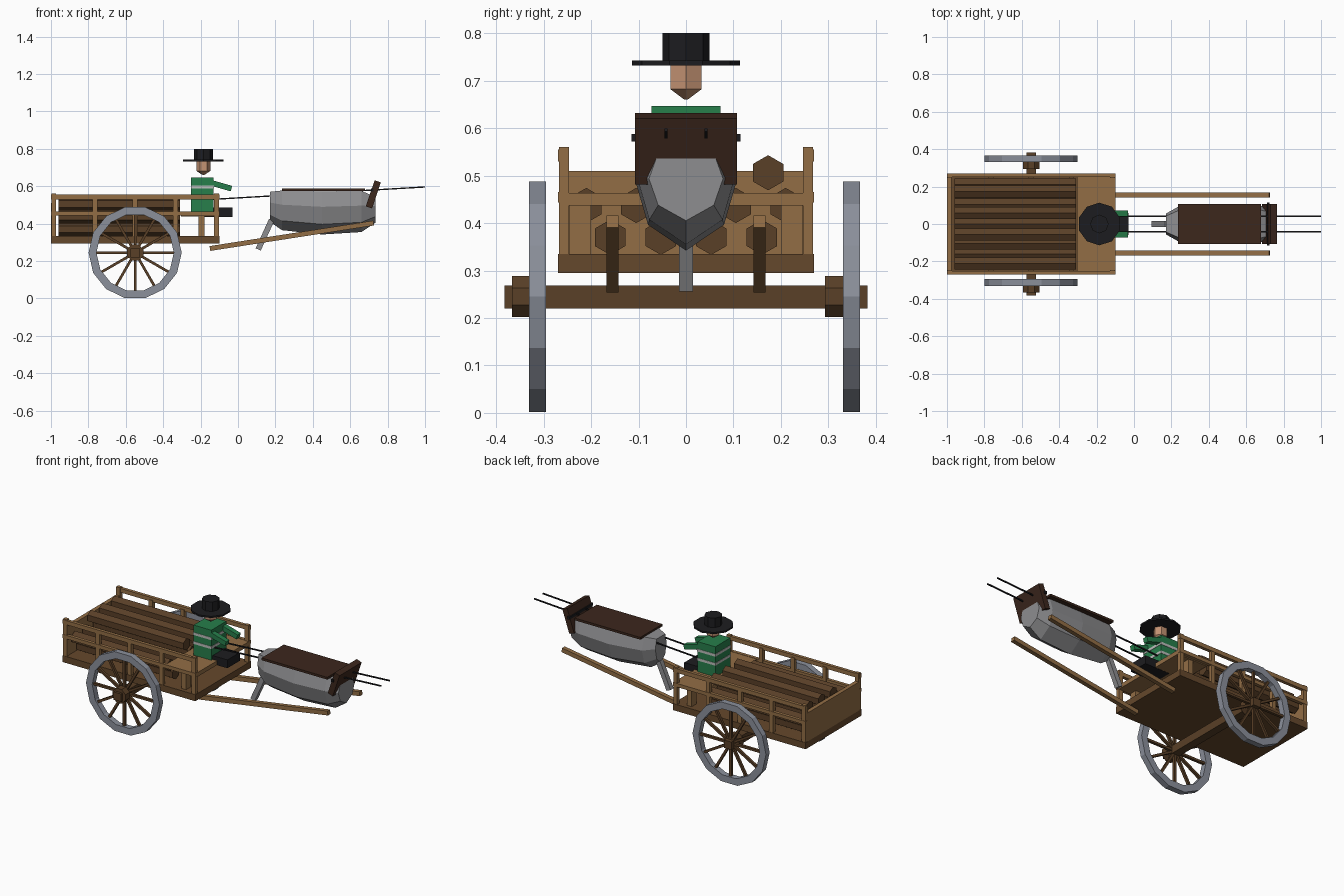
import bpy, bmesh, math
from mathutils import Vector, Matrix

if "Cube" in bpy.data.objects:
    bpy.data.objects.remove(bpy.data.objects["Cube"])


def mat(name, r, g, b):
    m = bpy.data.materials.new(name)
    m.diffuse_color = (r, g, b, 1)
    m.use_nodes = True
    m.node_tree.nodes["Principled BSDF"].inputs["Base Color"].default_value = m.diffuse_color
    return m


LIGHT = mat("light_wood", .29, .155, .06)
DARK = mat("dark_wood", .13, .065, .025)
LOG = mat("log_wood", .10, .05, .02)
LEATHER = mat("leather", .045, .02, .012)
IRON = mat("iron", .26, .28, .33)
HIDE = mat("grey_hide", .27, .27, .28)
GREEN = mat("green_cloth", .02, .21, .07)
STRIPE = mat("stripe", .5, .52, .5)
BLACK = mat("black_felt", .012, .012, .014)
SKIN = mat("skin", .55, .29, .17)


def finish(name, bm, m):
    bmesh.ops.recalc_face_normals(bm, faces=bm.faces)
    me = bpy.data.meshes.new(name)
    bm.to_mesh(me)
    bm.free()
    me.materials.append(m)
    ob = bpy.data.objects.new(name, me)
    bpy.context.collection.objects.link(ob)
    return ob


def box(name, x, y, z, m):
    """Box from (min, max) ranges."""
    bm = bmesh.new()
    size = Matrix.Diagonal((x[1] - x[0], y[1] - y[0], z[1] - z[0], 1))
    mid = Vector((sum(x) / 2, sum(y) / 2, sum(z) / 2))
    bmesh.ops.create_cube(bm, size=1, matrix=Matrix.Translation(mid) @ size)
    return finish(name, bm, m)


def beam(name, a, b, wy, wz, m):
    """Rectangular bar between two points lying in an xz plane."""
    a, b = Vector(a), Vector(b)
    d = b - a
    rot = Matrix.Rotation(-math.atan2(d.z, d.x), 4, 'Y')
    bm = bmesh.new()
    bmesh.ops.create_cube(bm, size=1, matrix=Matrix.Translation((a + b) / 2) @ rot
                          @ Matrix.Diagonal((d.length, wy, wz, 1)))
    return finish(name, bm, m)


def loft(name, rings, m):
    """Skin a closed solid through equal-length rings of points."""
    bm = bmesh.new()
    vs = [[bm.verts.new(p) for p in r] for r in rings]
    n = len(vs[0])
    for r, s in zip(vs, vs[1:]):
        for i in range(n):
            bm.faces.new((r[i], r[(i + 1) % n], s[(i + 1) % n], s[i]))
    bm.faces.new(vs[0])
    bm.faces.new(vs[-1])
    return finish(name, bm, m)


def ngon(n, r, phase=0):
    return [(r * math.cos(phase + 2 * math.pi * i / n),
             r * math.sin(phase + 2 * math.pi * i / n)) for i in range(n)]


def upright(name, cx, n, levels, m, phase=0):
    """Vertical n-sided solid from (z, radius) levels."""
    return loft(name, [[(cx + x, y, z) for x, y in ngon(n, r, phase)] for z, r in levels], m)


# Cart bed, tailboard and axle
box("cart_bed", (-1, -.1), (-.27, .27), (.295, .335), DARK)
box("tailboard", (-1, -.975), (-.25, .25), (.335, .51), LIGHT)
box("axle", (-.575, -.525), (-.382, .382), (.22, .268), LOG)

# Side rails and posts
for s, side in ((-1, "near"), (1, "far")):
    y = sorted((s * .25, s * .27))
    box(f"top_rail_{side}", (-1, -.1), y, (.53, .555), LIGHT)
    box(f"mid_rail_{side}", (-1, -.1), y, (.443, .465), LIGHT)
    for i, px in enumerate((-.985, -.765, -.55, -.335, -.115)):
        box(f"post_{side}_{i}", (px - .013, px + .013), sorted((s * .246, s * .268)),
            (.335, .56 if i in (0, 4) else .54), LIGHT)
    # Bench leg and shaft
    box(f"bench_leg_{side}", (-.21, -.18), sorted((s * .2, s * .245)), (.335, .438), LIGHT)
    beam(f"shaft_{side}", (-.15, s * .155, .267), (.725, s * .155, .403), .026, .026, LIGHT)
box("bench_seat", (-.305, -.1), (-.25, .25), (.437, .463), LIGHT)

# Stacked hexagonal logs
layers = ((.37, (-.16, -.053, .053, .16)), (.437, (-.21, -.105, 0, .105, .21)),
          (.506, (-.055, .058, .173)))
for k, (lz, ys) in enumerate(layers):
    for i, ly in enumerate(ys):
        hexa = ngon(6, .037, math.pi / 2)
        loft(f"log_{k}_{i}", [[(x, ly + p, lz + q) for p, q in hexa] for x in (-.96, -.31)], LOG)

# Wheels: fourteen-sided rim, twelve spokes, hexagonal hub
WX, WZ = -.55, .245
for side, y0, y1, h0, h1 in (("near", -.331, -.295, -.367, -.325), ("far", .331, .367, .293, .336)):
    bm = bmesh.new()
    loops = [[bm.verts.new((WX + p, y, WZ + q)) for p, q in ngon(14, r)]
             for r, y in ((.249, y0), (.249, y1), (.207, y1), (.207, y0))]
    for a in range(4):
        la, lb = loops[a], loops[(a + 1) % 4]
        for i in range(14):
            j = (i + 1) % 14
            bm.faces.new((la[i], la[j], lb[j], lb[i]))
    finish(f"wheel_rim_{side}", bm, IRON)
    ym = (y0 + y1) / 2
    for i, (p, q) in enumerate(ngon(12, 1)):
        beam(f"spoke_{side}_{i}", (WX + .02 * p, ym, WZ + .02 * q),
             (WX + .21 * p, ym, WZ + .21 * q), .016, .014, LOG)
    loft(f"hub_{side}", [[(WX + p, y, WZ + q) for p, q in ngon(8, .047, math.pi / 8)]
                         for y in (h0, h1)], LOG)

# Draught animal: seven-sided barrel body and tail
section = ((-.77, .9), (.77, .9), (1, .22), (.75, -.55), (0, -1), (-.75, -.55), (-1, .22))
stations = ((.17, .055, .57, .41), (.235, .092, .577, .365), (.45, .107, .572, .342),
            (.66, .103, .575, .355), (.735, .078, .543, .405))
rings = []
for x, ry, top, bot in stations:
    rz = (top - bot) / 1.9
    rings.append([(x, ry * p, bot + rz + rz * q) for p, q in section])
loft("animal_body", rings, HIDE)
beam("tail", (.18, 0, .42), (.108, 0, .262), .03, .03, HIDE)

# Harness: pad, collar, crossbar and reins
box("back_pad", (.235, .68), (-.107, .107), (.574, .588), LEATHER)
beam("collar", (.7, 0, .487), (.747, 0, .626), .214, .035, LEATHER)
box("collar_bar", (.71, .725), (-.115, .115), (.572, .588), BLACK)
for s in (-1, 1):
    beam(f"rein_{s}", (-.13, s * .042, .53), (1, s * .042, .596), .007, .007, BLACK)

# Driver: torso with stripes, arms, legs, head and brimmed hat
box("torso", (-.25, -.13), (-.073, .073), (.463, .647), GREEN)
for i, z in enumerate((.54, .595)):
    box(f"stripe_{i}", (-.252, -.128), (-.075, .075), (z - .008, z + .008), STRIPE)
for s in (-1, 1):
    beam(f"arm_{s}", (-.15, s * .055, .62), (-.035, s * .055, .587), .032, .03, GREEN)
box("legs", (-.2, -.03), (-.06, .06), (.436, .487), BLACK)
upright("head", -.185, 6, ((.66, .004), (.682, .038), (.735, .038)), SKIN)
upright("hat_brim", -.185, 10, ((.732, .114), (.742, .114)), BLACK, math.pi / 10)
upright("hat_crown", -.185, 8, ((.742, .05), (.8, .05)), BLACK)
